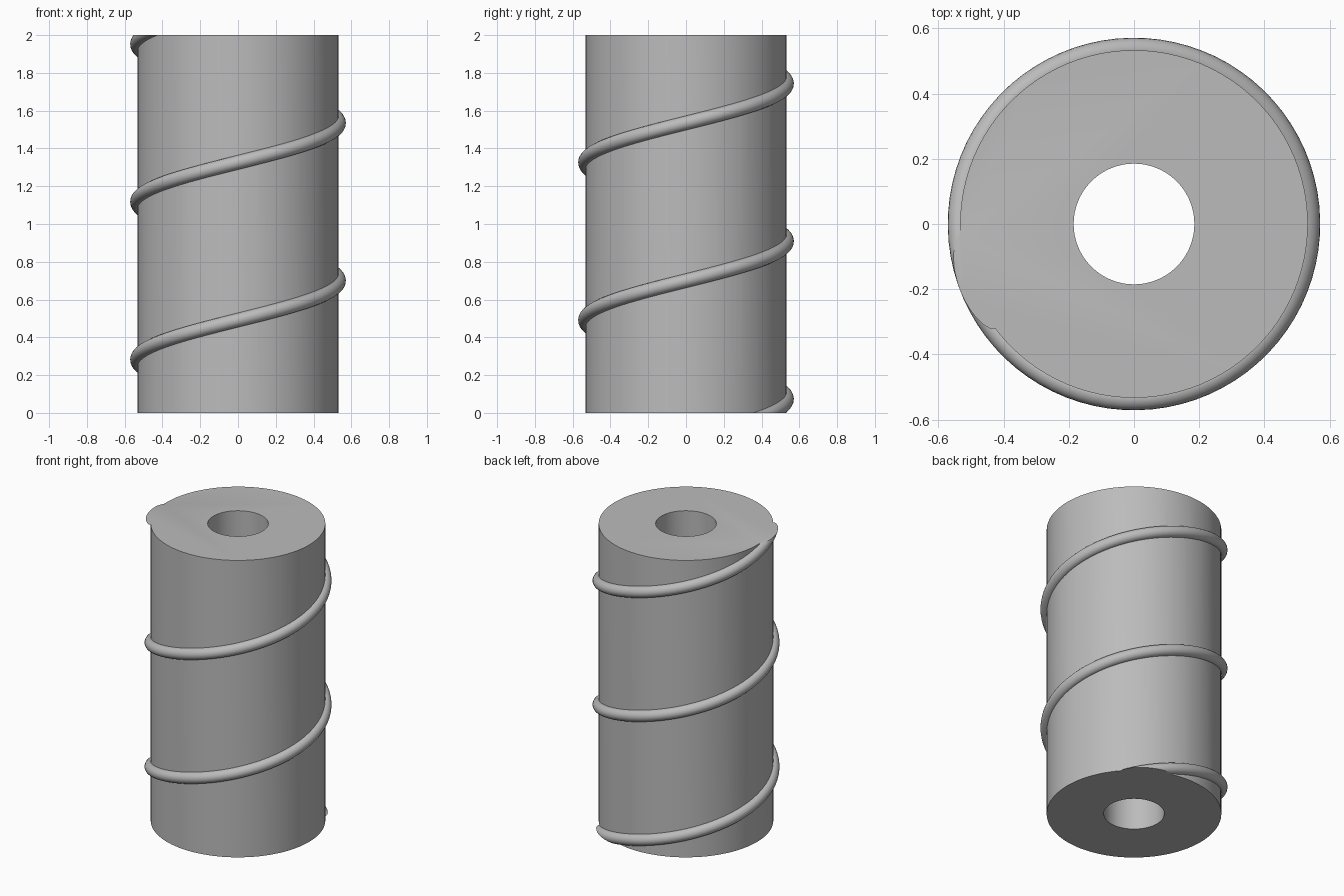
import bpy, bmesh, math
from mathutils import Vector

if "Cube" in bpy.data.objects:
    bpy.data.objects.remove(bpy.data.objects["Cube"])

HEIGHT, OUTER, BORE = 2.0, 0.533, 0.185
RIB_PATH, RIB_RADIUS = 0.534, 0.037
PITCH, PHASE = 0.835, 0.70      # rise per turn, height where the rib crosses +x
OVERRUN = 0.2                   # extra length trimmed flush at both ends

grey = bpy.data.materials.new("plain_grey")
grey.use_nodes = True
colour = (0.5, 0.5, 0.5, 1)
grey.diffuse_color = colour
grey.node_tree.nodes["Principled BSDF"].inputs["Base Color"].default_value = colour


def make_object(name, bm):
    bmesh.ops.recalc_face_normals(bm, faces=bm.faces)
    mesh = bpy.data.meshes.new(name)
    bm.to_mesh(mesh)
    bm.free()
    mesh.materials.append(grey)
    obj = bpy.data.objects.new(name, mesh)
    bpy.context.collection.objects.link(obj)
    return obj


def bridge(bm, a, b):
    for i in range(len(a)):
        j = (i + 1) % len(a)
        bm.faces.new((a[i], a[j], b[j], b[i]))


def make_sleeve(segments=96):
    # Closed rectangular profile turned around the axis
    bm = bmesh.new()
    low, high = -OVERRUN, HEIGHT + OVERRUN
    rings = []
    for r, z in ((OUTER, low), (OUTER, high), (BORE, high), (BORE, low)):
        angles = [math.tau * i / segments for i in range(segments)]
        rings.append([bm.verts.new((r * math.cos(a), r * math.sin(a), z)) for a in angles])
    for k in range(4):
        bridge(bm, rings[k], rings[(k + 1) % 4])
    return make_object("ribbed_sleeve", bm)


def make_rib(steps_per_turn=80, sides=20):
    # Round section swept along a helix, overrunning both ends
    bm = bmesh.new()
    start, end = -OVERRUN / 2, HEIGHT + OVERRUN / 2
    steps = round((end - start) / PITCH * steps_per_turn)
    rings = []
    for s in range(steps + 1):
        z = start + (end - start) * s / steps
        a = math.tau * (z - PHASE) / PITCH
        radial = Vector((math.cos(a), math.sin(a), 0))
        along = Vector((-math.sin(a), math.cos(a), PITCH / (math.tau * RIB_PATH))).normalized()
        across = along.cross(radial)
        centre = radial * RIB_PATH + Vector((0, 0, z))
        ring = []
        for i in range(sides):
            t = math.tau * i / sides
            offset = radial * math.cos(t) + across * math.sin(t)
            ring.append(bm.verts.new(centre + offset * RIB_RADIUS))
        rings.append(ring)
    for a, b in zip(rings, rings[1:]):
        bridge(bm, a, b)
    bm.faces.new(rings[0])
    bm.faces.new(rings[-1])
    return make_object("spiral_rib", bm)


def make_trim_block():
    bm = bmesh.new()
    bmesh.ops.create_cube(bm, size=HEIGHT)
    bmesh.ops.translate(bm, verts=bm.verts, vec=(0, 0, HEIGHT / 2))
    return make_object("trim_block", bm)


# Fuse the rib to the sleeve, then trim both ends flat
sleeve = make_sleeve()
bpy.ops.object.select_all(action='DESELECT')
bpy.context.view_layer.objects.active = sleeve
sleeve.select_set(True)
for helper, operation in ((make_rib(), 'UNION'), (make_trim_block(), 'INTERSECT')):
    helper.hide_render = True
    mod = sleeve.modifiers.new(operation.title(), 'BOOLEAN')
    mod.operation = operation
    mod.solver = 'EXACT'
    mod.object = helper
    bpy.ops.object.modifier_apply(modifier=mod.name)
    bpy.data.objects.remove(helper)

bpy.ops.object.shade_smooth_by_angle(angle=math.radians(30))
